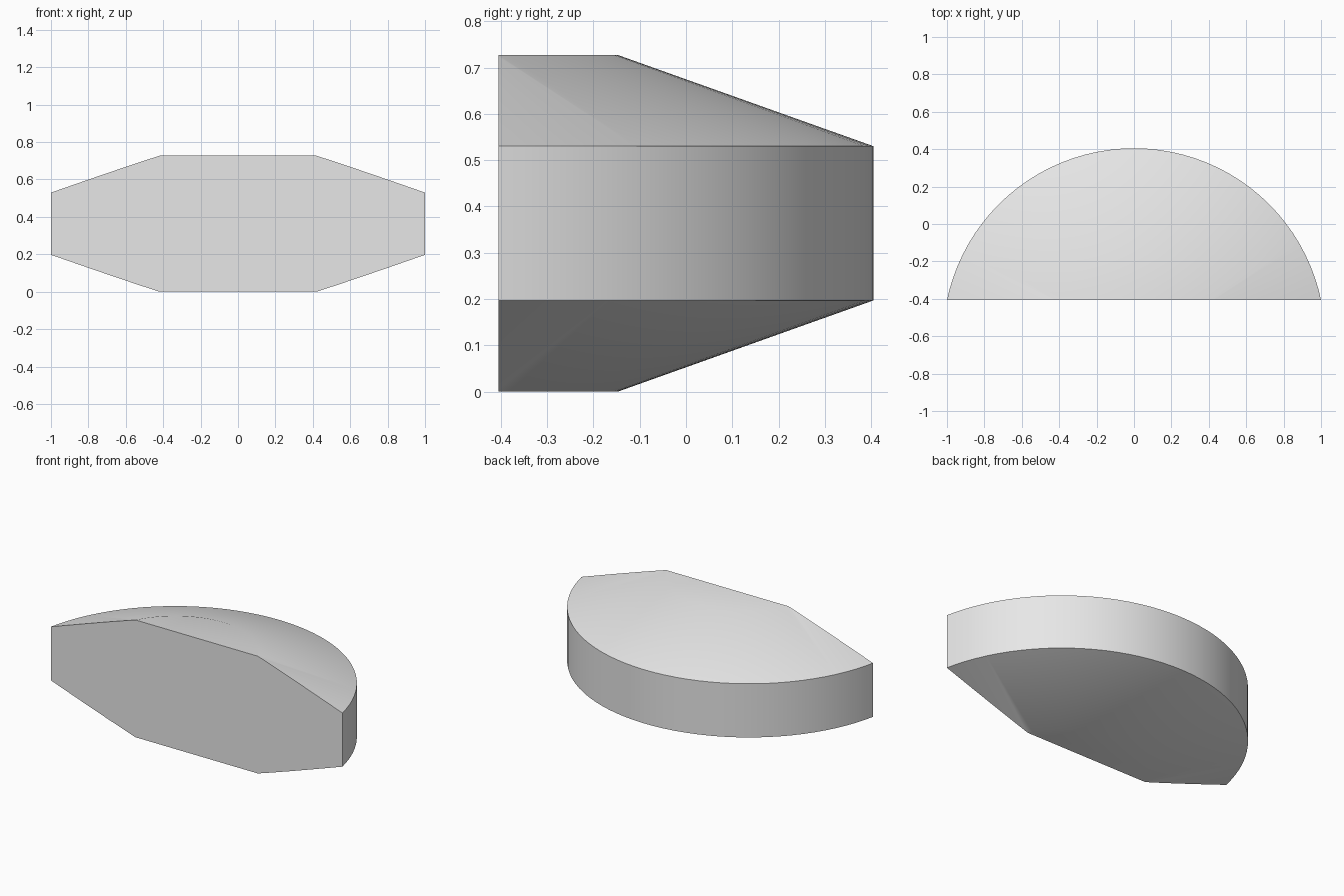
import bpy, bmesh, math
from mathutils import Vector

cube = bpy.data.objects.get("Cube")
if cube:
    bpy.data.objects.remove(cube, do_unlink=True)

# Plain grey material
grey = bpy.data.materials.new("light_grey")
grey.use_nodes = True
colour = (0.8, 0.8, 0.8, 1)
grey.diffuse_color = colour
grey.node_tree.nodes["Principled BSDF"].inputs["Base Color"].default_value = colour

# Bevelled disc: stacked rings around an axis in front of the flat face
SEGMENTS = 96
CENTRE_Y, FLAT_Y = -0.617, -0.405
profile = [(0.47, 0), (1.022, 0.197), (1.022, 0.53), (0.47, 0.727)]

bm = bmesh.new()
rings = []
for radius, z in profile:
    angles = [math.tau * i / SEGMENTS for i in range(SEGMENTS)]
    rings.append([bm.verts.new((radius * math.cos(a),
                                CENTRE_Y + radius * math.sin(a), z)) for a in angles])
for low, high in zip(rings, rings[1:]):
    for i in range(SEGMENTS):
        j = (i + 1) % SEGMENTS
        bm.faces.new((low[i], low[j], high[j], high[i]))
bm.faces.new(rings[0][::-1])
bm.faces.new(rings[-1])

# Slice off the front and close it with one flat face
cut = bmesh.ops.bisect_plane(bm, geom=bm.verts[:] + bm.edges[:] + bm.faces[:],
                             plane_co=Vector((0, FLAT_Y, 0)),
                             plane_no=Vector((0, -1, 0)), clear_outer=True)
rim = [e for e in cut["geom_cut"] if isinstance(e, bmesh.types.BMEdge)]
bmesh.ops.contextual_create(bm, geom=rim)
bmesh.ops.recalc_face_normals(bm, faces=bm.faces[:])

mesh = bpy.data.meshes.new("bevelled_disc_segment")
bm.to_mesh(mesh)
bm.free()
mesh.materials.append(grey)
body = bpy.data.objects.new("bevelled_disc_segment", mesh)
bpy.context.collection.objects.link(body)

# Smooth the curved walls, keep the rims sharp
bpy.ops.object.select_all(action="DESELECT")
body.select_set(True)
bpy.context.view_layer.objects.active = body
bpy.ops.object.shade_smooth_by_angle(angle=math.radians(30))
